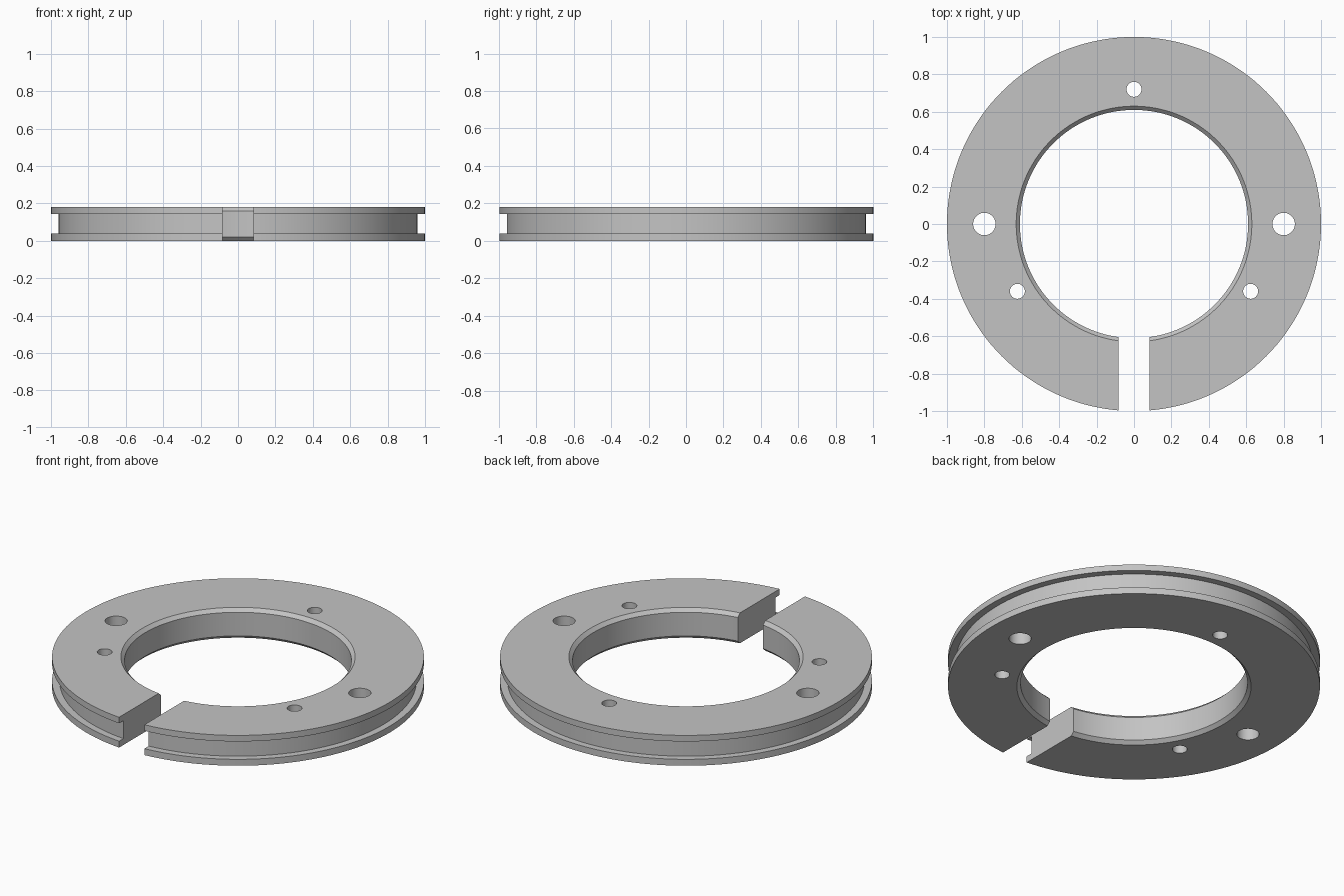
import bpy, bmesh, math
from mathutils import Vector

old = bpy.data.objects.get("Cube")
if old:
    bpy.data.objects.remove(old, do_unlink=True)

HEIGHT = 0.18
INNER, CHAMFER = 0.61, 0.02
GROOVE = 0.96
SLOT = 0.083

# Plain grey material
grey = bpy.data.materials.new("plain grey")
grey.use_nodes = True
grey.diffuse_color = (0.55, 0.55, 0.55, 1)
grey.node_tree.nodes["Principled BSDF"].inputs["Base Color"].default_value = (0.55, 0.55, 0.55, 1)


def make_object(name, bm):
    bmesh.ops.recalc_face_normals(bm, faces=bm.faces)
    mesh = bpy.data.meshes.new(name)
    bm.to_mesh(mesh)
    bm.free()
    mesh.materials.append(grey)
    obj = bpy.data.objects.new(name, mesh)
    bpy.context.collection.objects.link(obj)
    return obj


def lathe(name, profile, steps):
    bm = bmesh.new()
    verts = [bm.verts.new((r, 0, z)) for r, z in profile]
    edges = [bm.edges.new((a, b)) for a, b in zip(verts, verts[1:] + verts[:1])]
    bmesh.ops.spin(bm, geom=verts + edges, cent=(0, 0, 0), axis=(0, 0, 1),
                   angle=math.tau, steps=steps, use_merge=True)
    bmesh.ops.remove_doubles(bm, verts=bm.verts, dist=0.0001)
    return make_object(name, bm)


# Grooved ring with chamfered bore
profile = [(INNER, CHAMFER), (INNER + CHAMFER, 0), (1, 0), (1, 0.038),
           (GROOVE, 0.038), (GROOVE, 0.144), (1, 0.144), (1, HEIGHT),
           (INNER + CHAMFER, HEIGHT), (INNER, HEIGHT - CHAMFER)]
ring = lathe("split_ring", profile, 144)

# Cutters: front slot, two large side holes, three small holes
cutters = []
bm = bmesh.new()
bmesh.ops.create_cube(bm, size=1)
bmesh.ops.scale(bm, vec=(2 * SLOT, 1, 1), verts=bm.verts)
bmesh.ops.translate(bm, vec=(0, -0.8, 0), verts=bm.verts)
cutters.append(make_object("slot_cutter", bm))


def hole_cutter(name, distance, degrees, radius):
    angle = math.radians(degrees)
    bm = bmesh.new()
    bmesh.ops.create_cone(bm, cap_ends=True, segments=40, radius1=radius, radius2=radius, depth=1)
    spot = Vector((math.cos(angle), math.sin(angle), 0)) * distance
    bmesh.ops.translate(bm, vec=spot, verts=bm.verts)
    cutters.append(make_object(name, bm))


for degrees in (0, 180):
    hole_cutter("large_hole_cutter", 0.8, degrees, 0.06)
for degrees in (90, 210, 330):
    hole_cutter("small_hole_cutter", 0.72, degrees, 0.04)

# Cut the ring and discard the cutters
bpy.ops.object.select_all(action="DESELECT")
bpy.context.view_layer.objects.active = ring
ring.select_set(True)
for cutter in cutters:
    cutter.hide_render = True
    cut = ring.modifiers.new("cut", "BOOLEAN")
    cut.operation = "DIFFERENCE"
    cut.solver = "EXACT"
    cut.object = cutter
    bpy.ops.object.modifier_apply(modifier=cut.name)
    bpy.data.objects.remove(cutter, do_unlink=True)

bpy.ops.object.shade_smooth_by_angle(angle=math.radians(25))
